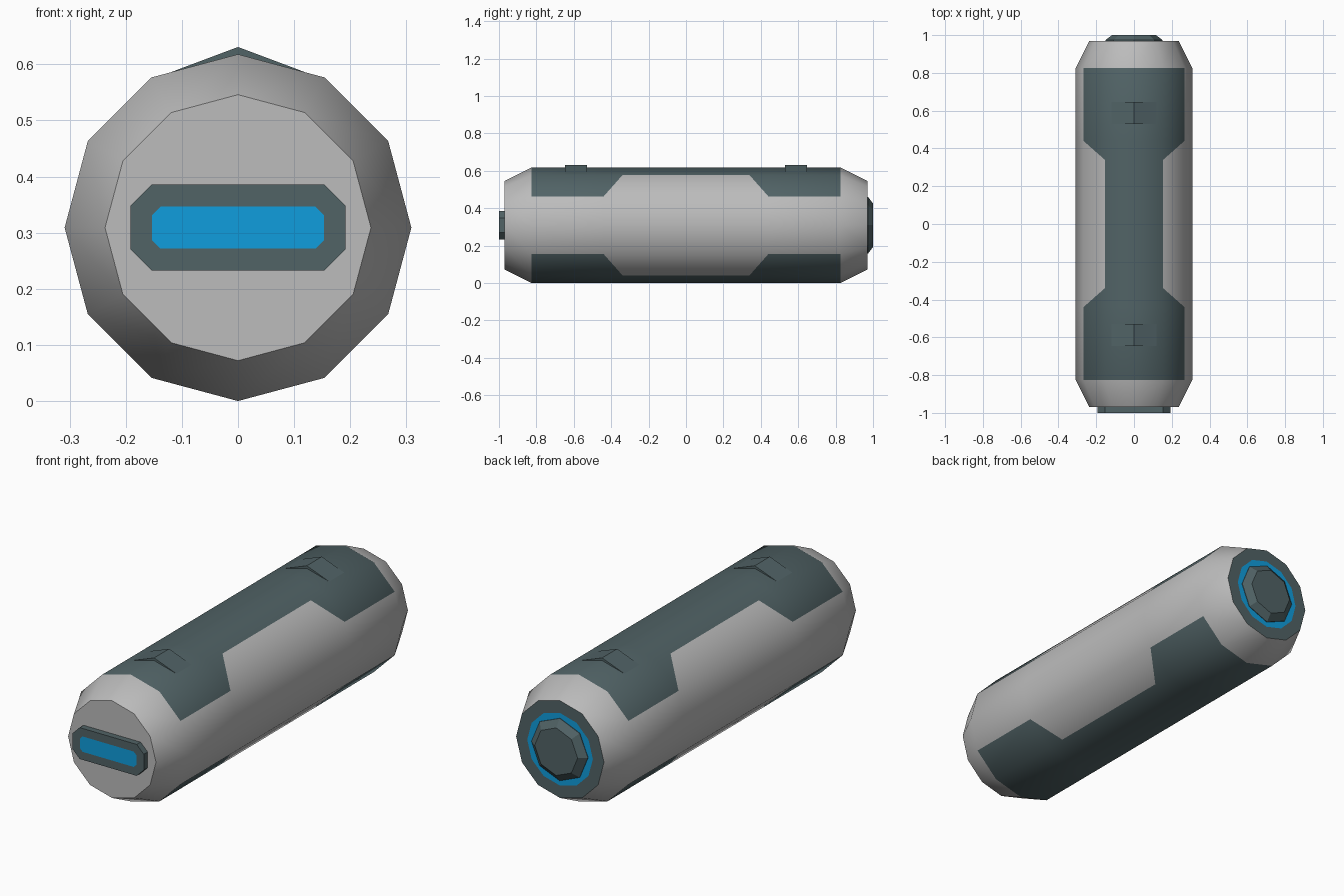
import bpy, bmesh, math

if "Cube" in bpy.data.objects:
    bpy.data.objects.remove(bpy.data.objects["Cube"])

R, ZC = 0.309, 0.309          # barrel radius and axis height
END, SHOULDER = 0.97, 0.825   # flat end and start of the taper


def material(name, rgb):
    m = bpy.data.materials.new(name)
    lin = [c / 255 / 12.92 if c < 11 else ((c / 255 + 0.055) / 1.055) ** 2.4 for c in rgb]
    m.diffuse_color = (*lin, 1)
    m.use_nodes = True
    m.node_tree.nodes["Principled BSDF"].inputs["Base Color"].default_value = m.diffuse_color
    return m


GREY = material("light grey", (188, 188, 188))
DARK = material("dark slate", (81, 99, 102))
BLUE = material("bright blue", (16, 158, 221))


def ngon(n, r, y):
    """Regular polygon around the y axis with a corner at the top."""
    return [(r * math.sin(2 * math.pi * i / n), y, ZC + r * math.cos(2 * math.pi * i / n))
            for i in range(n)]


def chamfered(w, h, c, y):
    """Rectangle with cut corners, half sizes w and h."""
    pts = [(w, h - c), (w - c, h), (c - w, h), (-w, h - c),
           (-w, c - h), (c - w, -h), (w - c, -h), (w, c - h)]
    return [(x, y, ZC + z) for x, z in pts]


def loft(name, rings, mats, rule, smooth=0):
    """Skin a list of rings, cap both ends, colour faces by a rule on the centre."""
    bm = bmesh.new()
    loops = [[bm.verts.new(p) for p in ring] for ring in rings]
    n = len(loops[0])
    for a, b in zip(loops, loops[1:]):
        for i in range(n):
            j = (i + 1) % n
            quad = [a[i], a[j], b[j], b[i]]
            # diagonal panel edge where the side panels narrow
            x = [abs(v.co.x) for v in quad]
            y0, y1 = sorted((abs(a[i].co.y), abs(b[i].co.y)))
            if name == "barrel" and abs(y0 - 0.34) < 0.01 and abs(y1 - 0.44) < 0.01 \
                    and 0.2 < (x[0] + x[1]) / 2 < 0.25:
                keep = [k for k in range(4)
                        if (x[k] < 0.2) == (abs(quad[k].co.y) < 0.4)]
                s = keep[0]
                bm.faces.new([quad[s], quad[(s + 1) % 4], quad[(s + 2) % 4]])
                bm.faces.new([quad[s], quad[(s + 2) % 4], quad[(s + 3) % 4]])
            else:
                bm.faces.new(quad)
    bm.faces.new(loops[0])
    bm.faces.new(loops[-1])
    bmesh.ops.recalc_face_normals(bm, faces=bm.faces[:])
    for f in bm.faces:
        f.material_index = rule(f)
    me = bpy.data.meshes.new(name)
    bm.to_mesh(me)
    bm.free()
    for m in mats:
        me.materials.append(m)
    if smooth:
        me.shade_smooth()
        me.set_sharp_from_angle(angle=math.radians(smooth))
    ob = bpy.data.objects.new(name, me)
    bpy.context.collection.objects.link(ob)
    return ob


# barrel: twelve-sided, tapered ends, dark panels above and below, dark back end
def barrel_rule(f):
    c = f.calc_center_median()
    if c.y > END - 0.001:
        return 2 if len(f.verts) > 4 else 1
    y = abs(c.y)
    if y > SHOULDER:
        return 0
    limit = 0.154 + 0.114 * min(max((y - 0.34) / 0.10, 0), 1)
    return 1 if abs(c.x) < limit + 0.001 else 0


stations = [(-END, 0.237), (-SHOULDER, R), (-0.44, R), (-0.34, R), (0.34, R),
            (0.44, R), (SHOULDER, R), (END, 0.237), (END, 0.177)]
loft("barrel", [ngon(12, r, y) for y, r in stations], [GREY, DARK, BLUE], barrel_rule, 40)

# front light: chamfered housing with an inset blue face
loft("front_light",
     [chamfered(0.192, 0.0765, 0.038, -END + 0.005), chamfered(0.192, 0.0765, 0.038, -1.0),
      chamfered(0.153, 0.0375, 0.015, -1.0)],
     [DARK, BLUE],
     lambda f: 1 if len(f.verts) > 4 and f.calc_center_median().y < -0.99 else 0)

# back knob: tapered octagon inside the blue ring
loft("back_knob", [ngon(8, 0.152, END - 0.005), ngon(8, 0.152, END + 0.003), ngon(8, 0.116, 1.0)],
     [DARK], lambda f: 0)

# two shallow ridges over the top edge
for name, y in (("front_ridge", -0.588), ("back_ridge", 0.588)):
    tri = [(-0.125, 0.584), (0, 0.631), (0.125, 0.584)]
    loft(name, [[(x, y + d, z) for x, z in tri] for d in (-0.058, 0.058)],
         [DARK], lambda f: 0)
